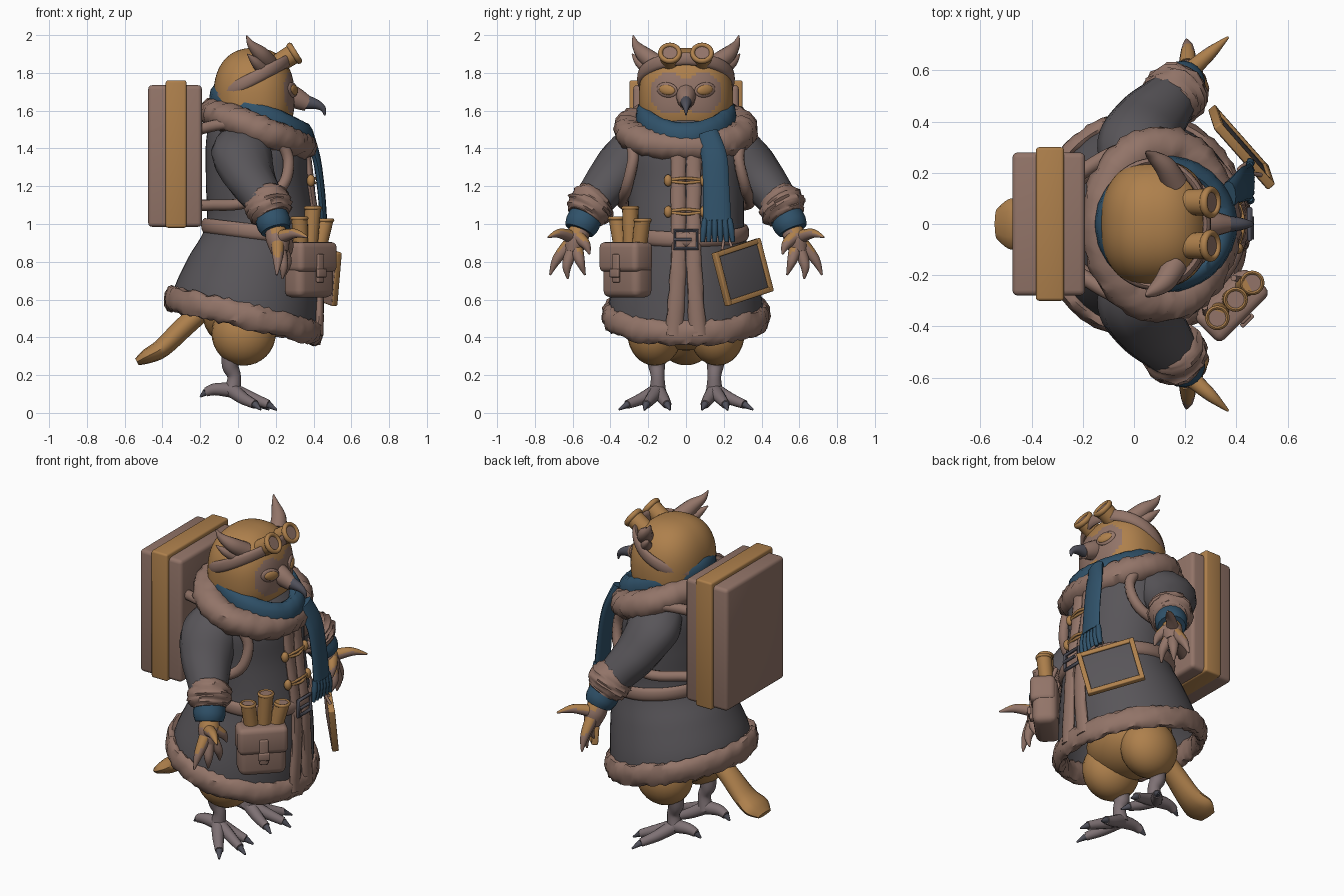
import bpy, bmesh, math, random
from math import sin, cos, pi, radians
from mathutils import Vector, Euler

random.seed(4)
if "Cube" in bpy.data.objects:
    bpy.data.objects.remove(bpy.data.objects["Cube"])


def material(name, *rgb):
    lin = [((c / 255 + .055) / 1.055) ** 2.4 for c in rgb] + [1]
    m = bpy.data.materials.new(name)
    m.use_nodes = True
    m.diffuse_color = lin
    node = next(n for n in m.node_tree.nodes if n.type == 'BSDF_PRINCIPLED')
    node.inputs["Base Color"].default_value = lin
    node.inputs["Roughness"].default_value = .8
    return m


TAN = material("tan feather", 174, 128, 76)
BROWN = material("dusty brown", 146, 116, 104)
GREY = material("charcoal cloth", 88, 85, 89)
BLUE = material("blue wool", 48, 82, 106)
SKIN = material("mauve leg skin", 126, 113, 116)
HORN = material("dark horn", 80, 80, 90)


def finish(name, bm, mat, loc=(0, 0, 0), rot=(0, 0, 0)):
    bmesh.ops.recalc_face_normals(bm, faces=bm.faces[:])
    mesh = bpy.data.meshes.new(name)
    bm.to_mesh(mesh)
    bm.free()
    mesh.materials.append(mat)
    mesh.shade_smooth()
    mesh.set_sharp_from_angle(angle=radians(45))
    ob = bpy.data.objects.new(name, mesh)
    ob.location, ob.rotation_euler = loc, rot
    bpy.context.collection.objects.link(ob)
    return ob


def spline(rows, steps=6):
    """Smooth curve through rows of numbers."""
    out = []
    for i in range(len(rows) - 1):
        a, b, c, d = (rows[min(max(i + k, 0), len(rows) - 1)] for k in (-1, 0, 1, 2))
        for s in range(steps):
            t = s / steps
            out.append([q + .5 * t * (r - p + t * (2 * p - 5 * q + 4 * r - w + t * (3 * (q - r) + w - p)))
                        for p, q, r, w in zip(a, b, c, d)])
    return out + [list(rows[-1])]


def loft(name, rings, mat, closed=False, caps=True):
    bm = bmesh.new()
    rows = [[bm.verts.new(p) for p in ring] for ring in rings]
    n = len(rows[0])
    for i in range(len(rows) if closed else len(rows) - 1):
        a, b = rows[i], rows[(i + 1) % len(rows)]
        for j in range(n):
            bm.faces.new((a[j], a[(j + 1) % n], b[(j + 1) % n], b[j]))
    if caps and not closed:
        bm.faces.new(rows[0])
        bm.faces.new(rows[-1])
    return finish(name, bm, mat)


def tube(name, path, mat, ref=(0, 0, 1), closed=False, fur=0, sides=12, smooth=True):
    """Sweep along rows of x, y, z, width, height."""
    rows = path if closed or not smooth else spline(path)
    pts = [Vector(r[:3]) for r in rows]
    n, rings = len(pts), []
    for i, (p, r) in enumerate(zip(pts, rows)):
        if closed:
            t = pts[(i + 1) % n] - pts[i - 1]
        else:
            t = pts[min(i + 1, n - 1)] - pts[max(i - 1, 0)]
        t.normalize()
        side = t.cross(Vector(ref)).normalized()
        up = side.cross(t)
        ring = []
        for j in range(sides):
            a = 2 * pi * j / sides
            k = 1 + fur * random.uniform(-1, 1)
            ring.append(p + side * max(r[3], .002) * k * cos(a) + up * max(r[-1], .002) * k * sin(a))
        rings.append(ring)
    return loft(name, rings, mat, closed)


def limb(name, pts, radii, mat, ref=(1, 0, 0), **kw):
    return tube(name, [(*p, r, r) for p, r in zip(pts, radii)], mat, ref, **kw)


def hoop(name, c, ax, ay, w, h, mat, ref=(0, 0, 1), n=64, **kw):
    """Closed band around an ellipse with half axes ax and ay."""
    c, ax, ay = Vector(c), Vector(ax), Vector(ay)
    path = [(*(c + ax * cos(2 * pi * i / n) + ay * sin(2 * pi * i / n)), w, h) for i in range(n)]
    return tube(name, path, mat, ref, closed=True, **kw)


def ball(name, loc, size, mat, power=1, rot=(0, 0, 0), seg=24):
    bm = bmesh.new()
    bmesh.ops.create_uvsphere(bm, u_segments=seg, v_segments=seg * 2 // 3, radius=1)
    for v in bm.verts:
        v.co = [math.copysign(abs(k) ** power, k) * s for k, s in zip(v.co, size)]
    return finish(name, bm, mat, loc, rot)


def box(name, loc, size, mat, rot=(0, 0, 0), bevel=.01):
    bm = bmesh.new()
    bmesh.ops.create_cube(bm, size=1)
    bmesh.ops.scale(bm, vec=size, verts=bm.verts[:])
    bmesh.ops.bevel(bm, geom=bm.edges[:], offset=bevel, segments=3, profile=.5, affect='EDGES')
    return finish(name, bm, mat, loc, rot)


# Head with a brown face mask
HC, HR, HP = Vector((.085, 0, 1.67)), Vector((.215, .25, .262)), .85
head = ball("head", HC, HR, TAN, HP, seg=72)
head.data.materials.append(BROWN)
for f in head.data.polygons:
    p = f.center + HC
    if p.x > .15 and ((abs(p.y) - .085) / .105) ** 2 + ((p.z - 1.69) / .11) ** 2 < 1:
        f.material_index = 1


def head_x(y, z):
    rest = 1 - abs(y / HR.y) ** (2 / HP) - abs((z - HC.z) / HR.z) ** (2 / HP)
    return HC.x + HR.x * max(rest, 0) ** (HP / 2)


tube("beak_base", [(.24, 0, 1.70, .06, .06), (.31, 0, 1.665, .05, .055), (.37, 0, 1.635, .033, .04)], BROWN)
tube("beak", [(.33, 0, 1.65, .035, .045), (.41, 0, 1.635, .026, .027), (.45, 0, 1.61, .014, .016),
              (.46, 0, 1.575, .003, .004)], HORN)

# Goggles and strap
hoop("goggle_strap", (.08, 0, 1.77), (.205, 0, .105), (0, .243, 0), .016, .034, BROWN)
axis = Vector((.85, 0, .53)).normalized()
across = Vector((-axis.z, 0, axis.x))
for s, side in ((1, "left"), (-1, "right")):
    c = Vector((.26, s * .085, 1.88))
    limb("goggle_cup_" + side, [c - axis * .06, c + axis * .045], [.05, .054], TAN, (0, 1, 0), sides=24, smooth=False)
    hoop("goggle_rim_" + side, c + axis * .045, across * .05, (0, .05, 0), .013, .016, TAN, axis, n=32)
    limb("goggle_lens_" + side, [c + axis * .045, c + axis * .05], [.044, .044], BROWN, (0, 1, 0), sides=24, smooth=False)
    # Eyes
    eye = (head_x(.1, 1.71), s * .1, 1.71)
    ball("eyelid_" + side, eye, (.014, .06, .04), BROWN, rot=(s * .15, 0, s * .4))
    ball("eye_" + side, (eye[0] + .008, s * .1, 1.71), (.014, .046, .027), TAN, rot=(s * .15, 0, s * .4))
    # Ear tufts
    limb("ear_tuft_" + side, [(.16, s * .16, 1.85), (.12, s * .225, 1.9), (.07, s * .265, 1.95), (.045, s * .28, 1.998)],
         [.05, .042, .022, .003], BROWN)
    limb("small_tuft_" + side, [(.13, s * .2, 1.82), (.09, s * .25, 1.86), (.05, s * .285, 1.9)], [.035, .025, .003], BROWN)
hoop("goggle_bridge", (.285, 0, 1.88), across * .012, (0, .04, 0), .008, .008, BROWN, axis, n=16)

# Coat body: z, centre x, half length, half width, slope
profile = [(.5, .03, .385, .415, -.25), (.62, .05, .375, .4, -.2), (.78, .085, .345, .36, -.14),
           (.96, .125, .295, .31, -.12), (1.2, .105, .275, .31, -.06), (1.4, .1, .27, .32, -.1),
           (1.52, .1, .24, .27, -.2), (1.6, .1, .17, .18, -.2)]
loft("coat", [[(cx + rx * cos(a), ry * sin(a), z + slope * rx * cos(a))
               for a in (2 * pi * j / 48 for j in range(48))]
              for z, cx, rx, ry, slope in spline(profile)], GREY, caps=False)
hoop("hem_fur", (.03, 0, .515), (.385, 0, -.09), (0, .41, 0), .036, .066, BROWN, fur=.16, n=90)
hoop("collar_fur", (.105, 0, 1.5), (.225, 0, -.09), (0, .3, 0), .085, .08, BROWN, fur=.1, n=70)
hoop("belt", (.125, 0, .955), (.3, 0, -.036), (0, .315, 0), .02, .04, BROWN)
hoop("scarf_wrap", (.125, 0, 1.565), (.225, 0, -.105), (0, .215, 0), .052, .078, BLUE, fur=.03)
for s, side in ((1, "left"), (-1, "right")):
    tube("front_fur_" + side, [(.36, s * .042, 1.43, .042, .022), (.383, s * .04, 1.2, .04, .022),
                               (.418, s * .04, .94, .038, .022), (.432, s * .045, .7, .042, .022),
                               (.425, s * .065, .41, .045, .026)], BROWN, (1, 0, 0), fur=.08)

# Belt buckle and toggles
tube("buckle", [(.452, y, z, .011, .011) for y, z in ((-.06, .87), (.06, .87), (.06, .965), (-.06, .965))],
     HORN, (1, 0, 0), closed=True, sides=8)
limb("buckle_pin", [(.46, -.06, .918), (.46, .03, .918)], [.009, .009], HORN)
for i, z in enumerate((1.23, 1.065)):
    x = .398 + i * .02
    for k in (-.012, .012):
        limb(f"toggle_cord_{i}", [(x - .02, -.11, z), (x + .01, 0, z + k), (x - .02, .11, z)], [.008] * 3, TAN)
    for y in (-.095, .095):
        ball(f"toggle_{i}", (x - .012, y, z), (.022, .022, .032), TAN, seg=12)

# Hanging scarf end with tassels
tube("scarf_end", [(.37, .11, 1.48, .06, .03), (.415, .15, 1.35, .068, .022), (.44, .16, 1.18, .07, .02),
                   (.452, .165, 1.02, .075, .02)], BLUE, (1, 0, 0))
for i in range(6):
    y = .1 + i * .026
    limb("scarf_tassel", [(.452, y, 1.03), (.455, y + (i - 2) * .003, .97), (.452, y + (i - 2) * .006, .905)],
         [.014, .017, .011], BLUE, sides=8)

for s, side in ((1, "left"), (-1, "right")):
    def pts(*rows):
        return [(x, y * s, z) for x, y, z in rows]

    # Sleeves, cuffs and hands
    tube("sleeve_" + side, [(.02, s * .2, 1.44, .13, .1), (.02, s * .3, 1.37, .165, .125), (.06, s * .39, 1.25, .145, .12),
                            (.13, s * .475, 1.14, .115, .105), (.17, s * .52, 1.06, .1, .1)], GREY)
    limb("cuff_fur_" + side, pts((.135, .465, 1.15), (.15, .49, 1.12), (.17, .52, 1.07), (.185, .54, 1.035)),
         [.09, .12, .122, .09], BROWN, fur=.08, sides=18)
    limb("wool_cuff_" + side, pts((.17, .52, 1.06), (.19, .55, 1.0), (.2, .565, .965)), [.088, .09, .078], BLUE, sides=18)
    hand = [limb("palm_" + side, pts((.19, .55, .99), (.21, .58, .92), (.22, .6, .85)), [.05, .062, .045], BROWN)]
    fingers = [((.22, .6, .93), (.30, .67, .95), (.368, .73, .93)), ((.21, .62, .89), (.21, .685, .81), (.205, .72, .73)),
               ((.22, .6, .87), (.24, .63, .78), (.235, .625, .71)), ((.23, .58, .87), (.26, .56, .8), (.25, .535, .73)),
               ((.24, .57, .93), (.27, .53, .89), (.28, .51, .84))]
    hand += [limb("finger_" + side, pts(*f), [.036, .025, .005], BROWN) for f in fingers]
    for ob in hand:
        ob.data.materials.append(TAN)
        for f in ob.data.polygons:
            f.material_index = int(f.normal.z > .35)

    # Thighs, legs, toes and claws
    ball("thigh_" + side, (.03, s * .165, .42), (.17, .145, .17), TAN)
    limb("leg_" + side, pts((-.03, .16, .32), (-.04, .155, .25), (-.02, .15, .19), (-.03, .15, .11)),
         [.055, .045, .036, .045], SKIN)
    toes = [((-.12, .15, .125), (-.17, .145, .11), (-.2, .14, .085)), ((.07, .18, .08), (.16, .21, .045), (.205, .22, .015)),
            ((.05, .12, .075), (.12, .1, .045), (.165, .085, .017)), ((.03, .235, .075), (.09, .31, .045), (.12, .355, .017))]
    for knuckle, nail, tip in toes:
        limb("toe_" + side, pts((-.03, .15, .12), knuckle, nail), [.04, .032, .024], SKIN, (0, 0, 1))
        limb("claw_" + side, pts(nail, tip), [.02, .005], HORN, (0, 0, 1), sides=8)

    # Backpack straps
    limb("pack_strap_" + side, pts((-.21, .2, 1.5), (-.04, .29, 1.53), (.17, .3, 1.48), (.265, .28, 1.35),
                                   (.225, .315, 1.19), (.03, .335, 1.11), (-.14, .23, 1.1), (-.21, .18, 1.1)),
         [.03] * 8, BROWN, (.1, 0, 1))

ball("belly", (.03, 0, .53), (.22, .27, .2), TAN)
tube("tail", [(-.14, 0, .58, .06, .05), (-.28, 0, .46, .065, .055), (-.4, 0, .345, .08, .05),
              (-.48, 0, .3, .1, .04), (-.535, 0, .27, .06, .02)], TAN)

# Backpack
box("backpack", (-.333, 0, 1.36), (.285, .56, .75), BROWN, bevel=.022)
box("backpack_band", (-.328, 0, 1.37), (.11, .6, .78), TAN, bevel=.012)

# Belt pouch with map tubes
turn = (0, 0, -pi / 4)


def pouch(out, along, z):
    return Vector((.375, -.31, z)) + Vector((out, -out, 0)) * .707 + Vector((along, along, 0)) * .707


box("pouch", pouch(0, 0, .755), (.14, .27, .29), BROWN, turn, .04)
box("pouch_flap", pouch(.012, 0, .825), (.145, .285, .16), BROWN, turn, .03)
box("pouch_tab", pouch(.085, 0, .765), (.02, .05, .15), BROWN, turn, .008)
box("pouch_clasp", pouch(.095, 0, .74), (.02, .065, .045), BROWN, turn, .006)
for i, (along, top, lean) in enumerate(((-.065, 1.03, -.025), (.02, 1.085, .015), (.1, 1.02, .045))):
    base, end = pouch(-.01, along * .7, .82), pouch(.005, along + lean * .4, top)
    limb(f"map_tube_{i}", [base, end], [.038, .043], TAN, sides=20, smooth=False)
    hoop(f"map_tube_rim_{i}", end, (.04, 0, 0), (0, .04, 0), .008, .01, TAN, n=24, sides=8)
    limb(f"map_tube_hole_{i}", [end, end + Vector((0, 0, .004))], [.035, .035], BROWN, sides=20, smooth=False)
for along in (-.1, .1):
    limb("pouch_loop", [pouch(-.03, along, .87), pouch(-.06, along * .8, .97)], [.012, .012], BROWN)

# Framed slate hanging from the belt
tilt = Euler((radians(14), -.1, radians(40)))


def slate(out, along, up):
    return Vector((.42, .3, .745)) + tilt.to_matrix() @ Vector((out, along, up))


W, H = .33, .29
box("slate_back", slate(-.012, 0, 0), (.016, W - .01, H - .01), BROWN, tilt, .003)
box("slate_face", slate(0, 0, 0), (.012, W - .04, H - .04), GREY, tilt, .003)
for k in (-1, 1):
    box("slate_frame_upright", slate(0, k * (W / 2 - .013), 0), (.036, .028, H), TAN, tilt, .006)
    box("slate_frame_rail", slate(0, 0, k * (H / 2 - .013)), (.034, W, .028), TAN, tilt, .006)
limb("slate_cord", [slate(0, -.1, H / 2), (.41, .21, .95), slate(0, -.03, H / 2)], [.008] * 3, BROWN)
